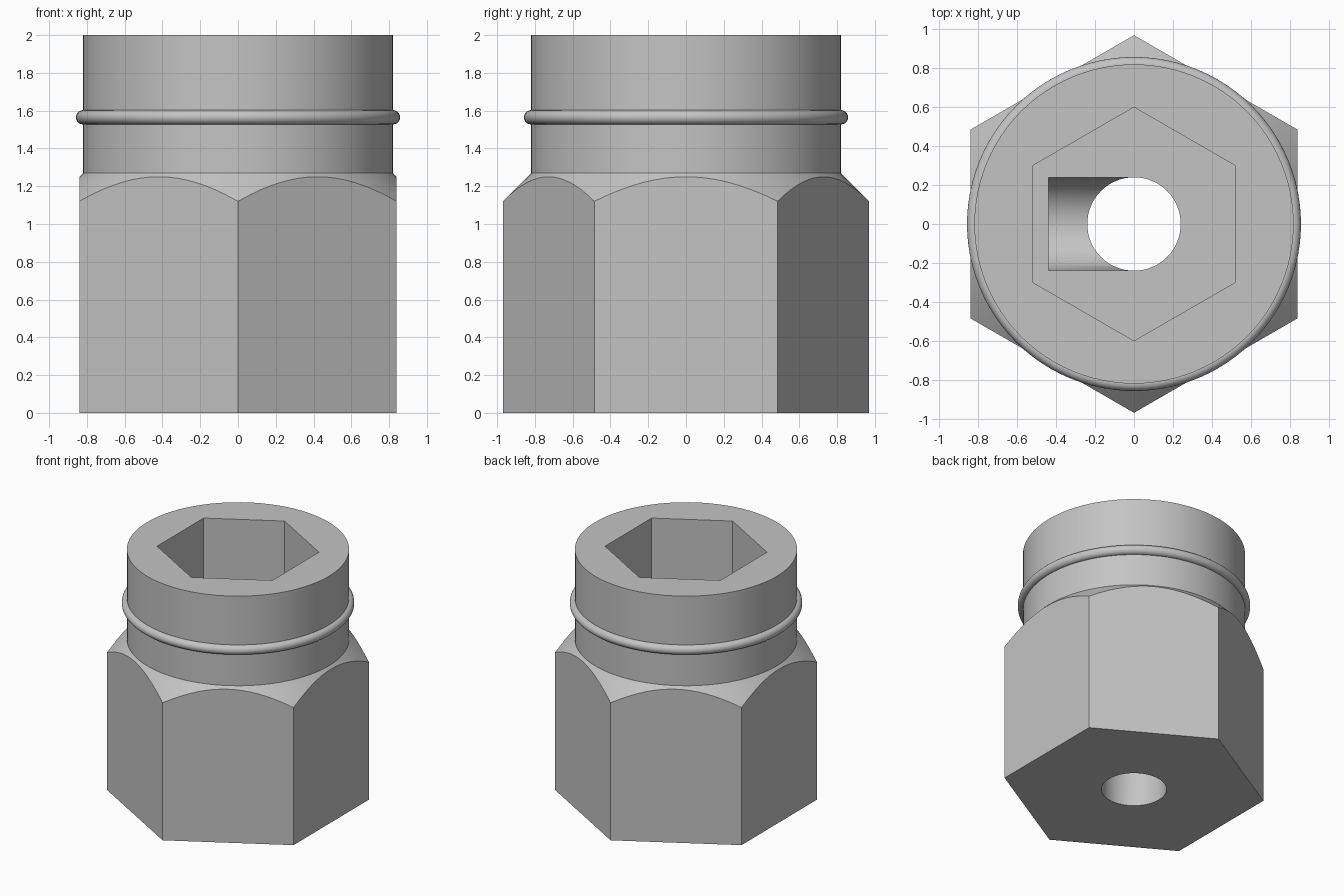
import bpy
import math

old = bpy.data.objects.get("Cube")
if old:
    bpy.data.objects.remove(old, do_unlink=True)

FLOOR = 1.0      # height of the socket floor
BORE = 0.24      # bore and trough radius

steel = bpy.data.materials.new("grey steel")
steel.use_nodes = True
grey = (0.55, 0.55, 0.55, 1)
steel.diffuse_color = grey
steel.node_tree.nodes["Principled BSDF"].inputs["Base Color"].default_value = grey


def prism(name, sides, radius, low, high, turn=0.0):
    """Upright prism or cylinder between two heights."""
    bpy.ops.mesh.primitive_cylinder_add(
        vertices=sides, radius=radius, depth=high - low,
        location=(0, 0, (low + high) / 2), rotation=(0, 0, turn))
    obj = bpy.context.object
    obj.name = name
    bpy.ops.object.transform_apply(location=True, rotation=True, scale=True)
    return obj


def lathe(name, profile, sides=96):
    """Closed solid turned around z from (radius, height) rings."""
    verts, faces = [], []
    for r, z in profile:
        for i in range(sides):
            a = math.tau * i / sides
            verts.append((r * math.cos(a), r * math.sin(a), z))
    for k in range(len(profile) - 1):
        for i in range(sides):
            j = (i + 1) % sides
            b, t = k * sides, (k + 1) * sides
            faces.append((b + i, b + j, t + j, t + i))
    faces.append(tuple(reversed(range(sides))))
    faces.append(tuple(range(len(verts) - sides, len(verts))))
    mesh = bpy.data.meshes.new(name)
    mesh.from_pydata(verts, [], faces)
    obj = bpy.data.objects.new(name, mesh)
    bpy.context.collection.objects.link(obj)
    return obj


def boolean(target, cutter, operation):
    """Apply a boolean and discard its helper."""
    cutter.hide_render = True
    mod = target.modifiers.new(operation, 'BOOLEAN')
    mod.operation, mod.solver, mod.object = operation, 'EXACT', cutter
    bpy.ops.object.select_all(action='DESELECT')
    bpy.context.view_layer.objects.active = target
    target.select_set(True)
    bpy.ops.object.modifier_apply(modifier=mod.name)
    bpy.data.objects.remove(cutter, do_unlink=True)


def finish(obj):
    obj.data.materials.clear()
    obj.data.materials.append(steel)
    bpy.ops.object.select_all(action='DESELECT')
    bpy.context.view_layer.objects.active = obj
    obj.select_set(True)
    bpy.ops.object.shade_smooth_by_angle(angle=math.radians(30))


# Hexagonal body, turned down to a chamfer and a round collar
body = prism("hex_body", 6, 0.97, 0, 2.1)
turned = lathe("turning_envelope",
               [(1.1, -0.1), (1.1, 0.99), (0.82, 1.27), (0.82, 2.0)])
boolean(body, turned, 'INTERSECT')

# Hexagonal socket, through bore and side trough in the socket floor
boolean(body, prism("socket_cutter", 6, 0.6, FLOOR, 2.2), 'DIFFERENCE')
boolean(body, prism("bore_cutter", 64, BORE, -0.2, FLOOR + 0.2), 'DIFFERENCE')
trough = prism("trough_cutter", 64, BORE, 0, 0.44)
trough.rotation_euler = (0, -math.pi / 2, 0)
trough.location.z = FLOOR
bpy.context.view_layer.update()
boolean(body, trough, 'DIFFERENCE')
finish(body)

# Retaining ring around the collar
bpy.ops.mesh.primitive_torus_add(
    major_radius=0.82, minor_radius=0.038, major_segments=96,
    minor_segments=20, location=(0, 0, 1.565))
ring = bpy.context.object
ring.name = "retaining_ring"
finish(ring)
